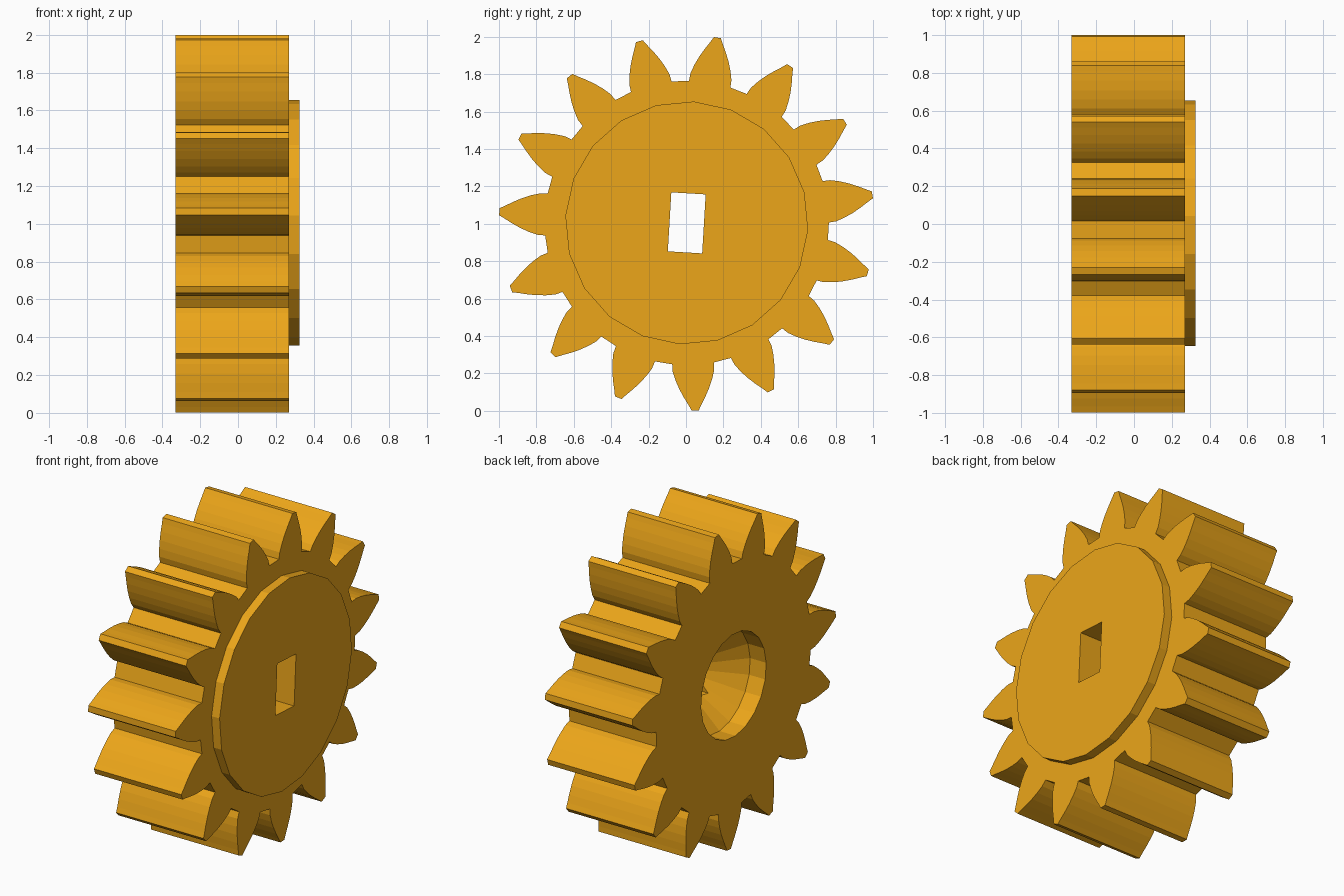
import bpy, bmesh
from math import cos, sin, radians, asin

if "Cube" in bpy.data.objects:
    bpy.data.objects.remove(bpy.data.objects["Cube"])

TEETH = 15
CY, CZ = 0.004, 1.005          # axle position
TILT = radians(-3.4)           # turn of the whole gear about its axle
BACK, FACE, HUB_FACE = -0.33, 0.27, 0.325

orange = bpy.data.materials.new("orange_plastic")
orange.use_nodes = True
colour = (0.84, 0.38, 0.01, 1)
orange.diffuse_color = colour
orange.node_tree.nodes["Principled BSDF"].inputs["Base Color"].default_value = colour


def loft(name, rings):
    """Solid through matching (x, [(y, z), ...]) sections along the axle."""
    bm = bmesh.new()
    loops = [[bm.verts.new((x, CY + y, CZ + z)) for y, z in pts] for x, pts in rings]
    count = len(loops[0])
    for a, b in zip(loops, loops[1:]):
        for i in range(count):
            j = (i + 1) % count
            bm.faces.new((a[i], a[j], b[j], b[i]))
    bm.faces.new(loops[0])
    bm.faces.new(loops[-1])
    bmesh.ops.recalc_face_normals(bm, faces=bm.faces)
    mesh = bpy.data.meshes.new(name)
    bm.to_mesh(mesh)
    bm.free()
    mesh.materials.append(orange)
    obj = bpy.data.objects.new(name, mesh)
    bpy.context.collection.objects.link(obj)
    return obj


def polar(r, a):
    return r * cos(a), r * sin(a)


def circle(r, sides=20):
    return [polar(r, TILT + radians(360 * i / sides)) for i in range(sides)]


# Toothed outline: each tooth mirrors one flank of (radius, half width)
flank = [(0.76, 0.112), (0.80, 0.111), (0.845, 0.098), (0.89, 0.080),
         (0.935, 0.057), (0.975, 0.034), (1.004, 0.019)]
outline = []
for t in range(TEETH):
    mid = TILT + radians(360 * (t + 0.5) / TEETH)
    side = [(r, asin(w / r)) for r, w in flank]
    outline += [polar(r, mid - a) for r, a in side]
    outline += [polar(r, mid + a) for r, a in reversed(side)]

gear = loft("gear_wheel", [(BACK, outline), (FACE, outline)])

# Raised hub disc
hub = loft("hub_disc", [(FACE - 0.06, circle(0.65)), (HUB_FACE, circle(0.65))])

# Recess in the back with a conical floor
BORE = 0.32
floor = BACK + 0.11
bore = loft("bore_cutter", [(BACK - 0.1, circle(BORE)), (floor, circle(BORE)),
                            (floor + BORE - 0.02, circle(0.02))])

# Rectangular axle slot
c, s = cos(TILT), sin(TILT)
corners = [(y * c - z * s, y * s + z * c)
           for y, z in ((-0.092, -0.158), (0.092, -0.158), (0.092, 0.158), (-0.092, 0.158))]
slot = loft("slot_cutter", [(BACK - 0.2, corners), (HUB_FACE + 0.2, corners)])

# Combine into one solid
for tool, operation in ((hub, "UNION"), (bore, "DIFFERENCE"), (slot, "DIFFERENCE")):
    tool.hide_render = True
    mod = gear.modifiers.new(tool.name, "BOOLEAN")
    mod.operation = operation
    mod.solver = "EXACT"
    mod.object = tool
bpy.context.view_layer.objects.active = gear
for mod in list(gear.modifiers):
    bpy.ops.object.modifier_apply(modifier=mod.name)
for tool in (hub, bore, slot):
    bpy.data.objects.remove(tool)
